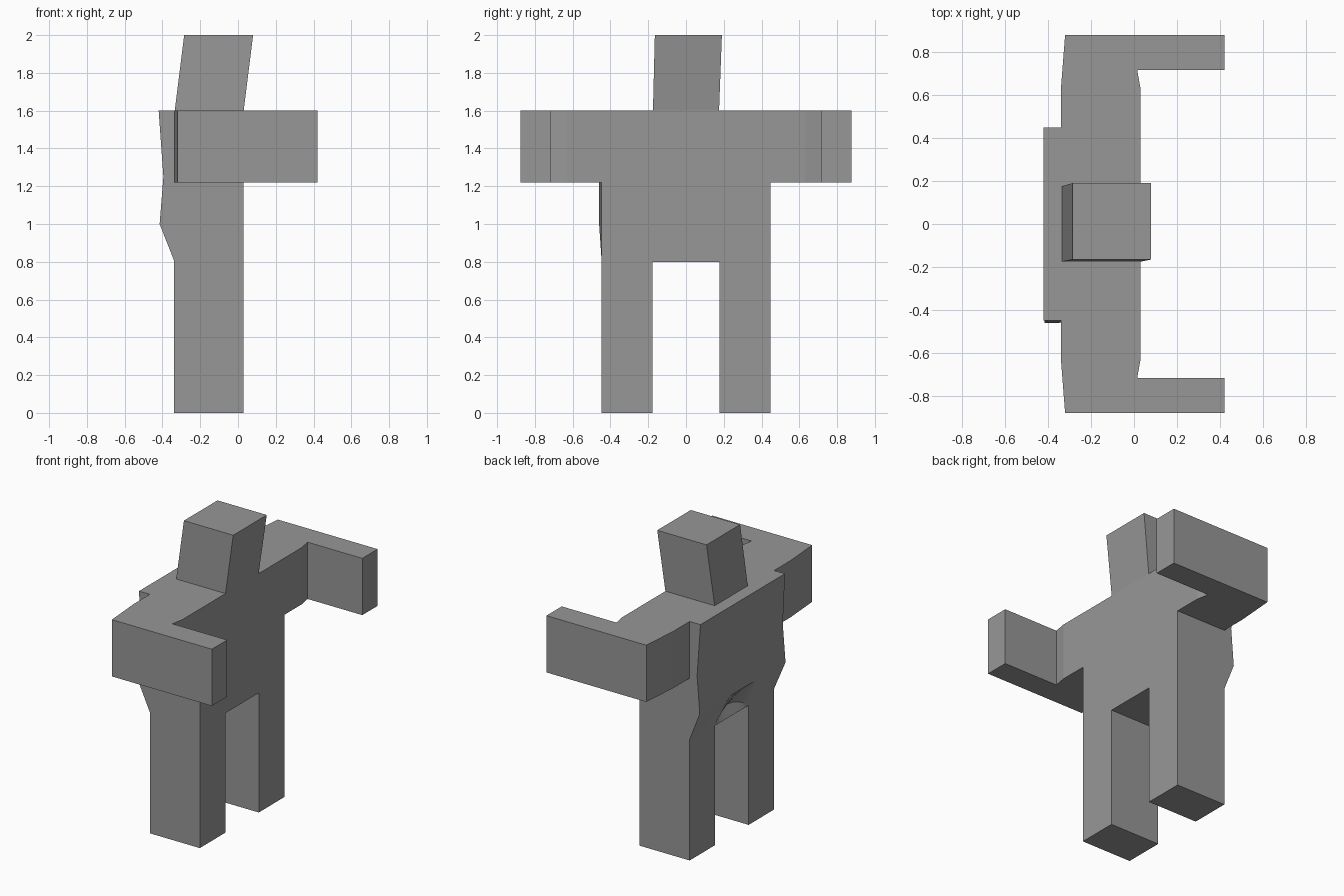
import bpy, bmesh, math
from mathutils import Vector

cube = bpy.data.objects.get("Cube")
if cube:
    bpy.data.objects.remove(cube)

grey = bpy.data.materials.new("plain grey")
grey.use_nodes = True
colour = (0.31, 0.31, 0.31, 1)
grey.diffuse_color = colour
grey.node_tree.nodes["Principled BSDF"].inputs["Base Color"].default_value = colour


def loft(name, rings):
    """Skin a row of matching closed outlines and cap both ends."""
    bm = bmesh.new()
    rows = [[bm.verts.new(p) for p in ring] for ring in rings]
    n = len(rows[0])
    for a, b in zip(rows, rows[1:]):
        for i in range(n):
            j = (i + 1) % n
            bm.faces.new((a[i], a[j], b[j], b[i]))
    bm.faces.new(rows[0])
    bm.faces.new(rows[-1])
    bmesh.ops.recalc_face_normals(bm, faces=bm.faces)
    mesh = bpy.data.meshes.new(name)
    bm.to_mesh(mesh)
    bm.free()
    mesh.materials.append(grey)
    obj = bpy.data.objects.new(name, mesh)
    bpy.context.collection.objects.link(obj)
    return obj


def rect(x0, x1, y0, y1, z):
    return [(x0, y0, z), (x1, y0, z), (x1, y1, z), (x0, y1, z)]


BACK, FRONT, HALF = -0.34, 0.03, 0.447

# Torso: side profile swept across the width, with a bulging back
# and a lower hem that tucks in between the legs
profile = [(FRONT, 0.80), (FRONT, 1.60), (-0.42, 1.60), (-0.395, 1.25),
           (-0.415, 1.00), (BACK, 0.81), (BACK, 0.80)]
stations = [-HALF, -0.175, -0.12, -0.06, 0, 0.06, 0.12, 0.175, HALF]
rings = []
for y in stations:
    tuck = max(0, math.cos(y / 0.175 * math.pi / 2)) if abs(y) < 0.17 else 0
    ring = []
    for i, (x, z) in enumerate(profile):
        p = Vector((x, y, z))
        if i == 5:
            p += Vector((0.03, 0, 0.06)) * tuck
        if y == -HALF and i in (3, 4):
            p.y -= 0.013
        ring.append(p)
    rings.append(ring)
torso = loft("torso", rings)

# Arms bent forward, and straight legs, on each side
arm = [(BACK, HALF), (BACK, 0.62), (-0.32, 0.877), (0.42, 0.877),
       (0.42, 0.715), (0.015, 0.715), (FRONT, 0.63), (FRONT, HALF)]
for side, s in (("left", 1), ("right", -1)):
    loft(side + "_arm", [[(x, s * y, z) for x, y in arm] for z in (1.22, 1.60)])
    loft(side + "_leg", [rect(BACK, FRONT, s * 0.177, s * HALF, z) for z in (0, 0.80)])

# Head leaning forward
loft("head", [rect(-0.335, FRONT, -0.175, 0.175, 1.60),
              rect(-0.285, 0.08, -0.165, 0.19, 2.0)])

# Soft shading across the curved lower back only
bpy.ops.object.select_all(action='DESELECT')
torso.select_set(True)
bpy.context.view_layer.objects.active = torso
bpy.ops.object.shade_smooth_by_angle(angle=math.radians(30))
